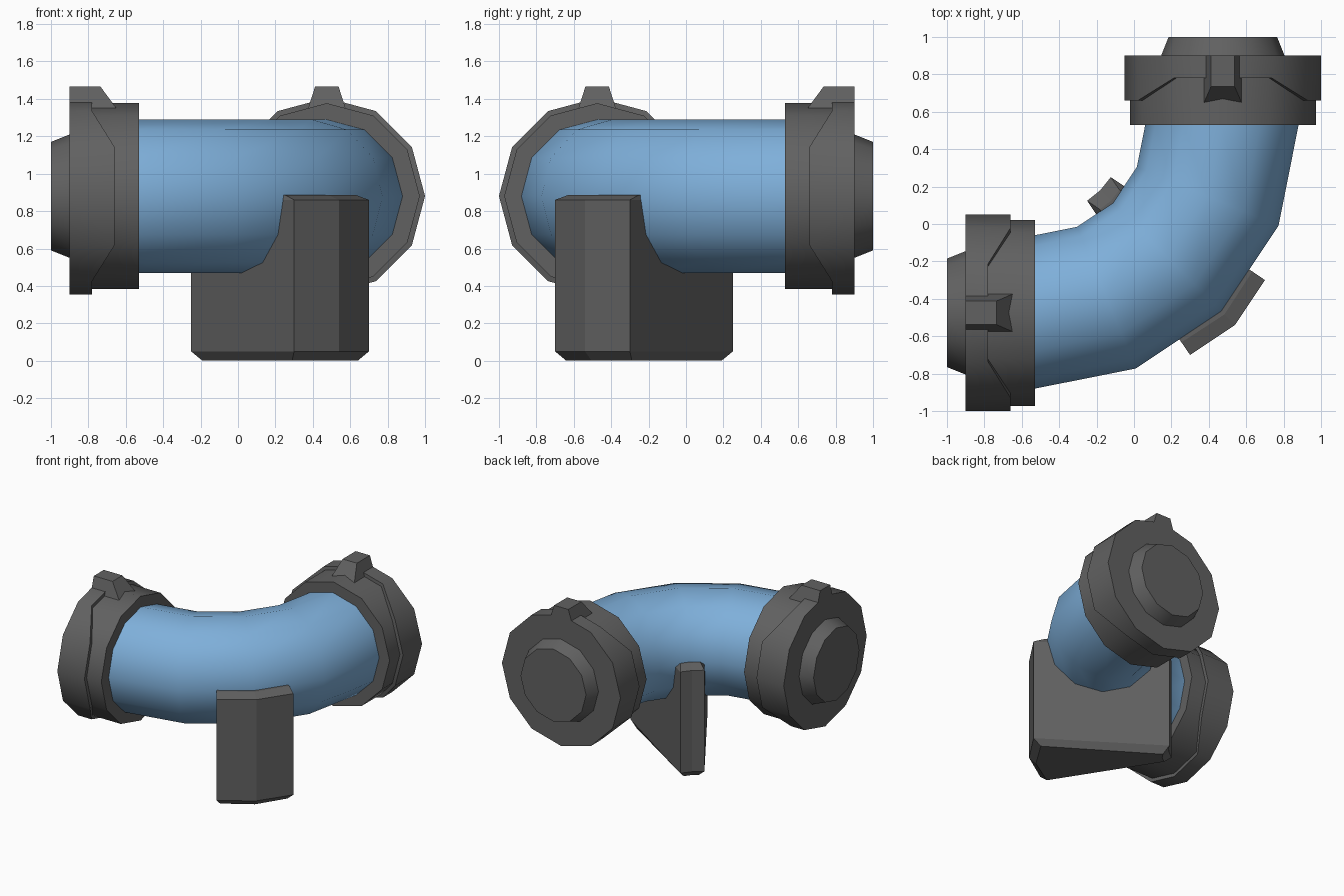
import bpy, bmesh, math
from mathutils import Vector

if "Cube" in bpy.data.objects:
    bpy.data.objects.remove(bpy.data.objects["Cube"])

SIDES = 12
AXIS_Z = 0.88      # height of the pipe centre line
OFFSET = 0.475     # sideways offset of each pipe end


def material(name, rgb):
    m = bpy.data.materials.new(name)
    m.diffuse_color = (*rgb, 1)
    m.use_nodes = True
    m.node_tree.nodes["Principled BSDF"].inputs["Base Color"].default_value = m.diffuse_color
    return m


blue = material("pipe blue", (0.21, 0.43, 0.70))
grey = material("dark grey", (0.12, 0.12, 0.12))


def loft(name, rings, mat, smooth=None):
    """Skin a list of equal-length rings and cap both ends."""
    bm = bmesh.new()
    loops = [[bm.verts.new(p) for p in ring] for ring in rings]
    n = len(loops[0])
    for a, b in zip(loops, loops[1:]):
        for i in range(n):
            j = (i + 1) % n
            bm.faces.new((a[i], a[j], b[j], b[i]))
    bm.faces.new(loops[0])
    bm.faces.new(loops[-1])
    bmesh.ops.recalc_face_normals(bm, faces=bm.faces)
    me = bpy.data.meshes.new(name)
    bm.to_mesh(me)
    bm.free()
    me.materials.append(mat)
    ob = bpy.data.objects.new(name, me)
    bpy.context.collection.objects.link(ob)
    if smooth:
        bpy.ops.object.select_all(action='DESELECT')
        ob.select_set(True)
        bpy.context.view_layer.objects.active = ob
        bpy.ops.object.shade_smooth_by_angle(angle=math.radians(smooth))
    return ob


# Elbow pipe: quarter bend of radius 1 in four segments, ends tucked in collars
def pipe_ring(angle, push=0.0):
    out = Vector((math.sin(angle), -math.cos(angle), 0))
    along = Vector((math.cos(angle), math.sin(angle), 0))
    c = Vector((-0.53, 0.53, AXIS_Z)) + out + along * push
    return [c + 0.41 * (out * math.cos(a) + Vector((0, 0, math.sin(a))))
            for a in (2 * math.pi * i / SIDES for i in range(SIDES))]


bend = [pipe_ring(math.radians(22.5 * i)) for i in range(5)]
loft("elbow_pipe", [pipe_ring(0, -0.05)] + bend + [pipe_ring(math.pi / 2, 0.05)],
     blue, 40)


# Placement of the two ends: t = outward along axis, s = sideways
def left_end(t, s, z):
    return Vector((-t, -OFFSET + s, z))


def back_end(t, s, z):
    return Vector((OFFSET - s, t, z))


def collar_ring(place, t, r):
    pts = []
    for i in range(SIDES):
        a = 2 * math.pi * i / SIDES
        # the clamp band reaches further forward on its sides
        depth = t if t is not None else (0.66 if abs(math.sin(a)) < 0.6 else 0.78)
        pts.append(place(depth, r * math.cos(a), AXIS_Z + r * math.sin(a)))
    return pts


for side, place in (("left", left_end), ("back", back_end)):
    # Collar with end plug, stepped band and inner sleeve
    profile = [(1.0, 0.29), (0.9, 0.33), (0.9, 0.525), (None, 0.525),
               (None, 0.497), (0.53, 0.497), (0.53, 0.38)]
    loft(side + "_collar", [collar_ring(place, t, r) for t, r in profile], grey, 40)

    # Tapered lug on top of the collar
    def lug(z, w, t):
        return [place(0.9, -w, z), place(0.9, w, z), place(t, w, z), place(t, -w, z)]
    loft(side + "_lug", [lug(1.35, 0.1, 0.65), lug(1.465, 0.063, 0.735)], grey)


# Support: wedge-shaped upright under the bend, chamfered top and bottom
def foot_ring(z, du, dv):
    outline = [(0.707, -0.283, -1, 1), (0.764, 0, -1, 0), (0.707, 0.283, -1, -1),
               (-0.265, 0.089, 1, -1), (-0.255, 0, 1, 0), (-0.265, -0.089, 1, 1)]
    k = math.sqrt(0.5)
    ring = []
    for u, v, su, sv in outline:
        u, v = u + su * du, v + sv * dv
        ring.append(Vector(((u + v) * k, (v - u) * k, z)))
    return ring


loft("support_foot", [foot_ring(0, 0.05, 0.035), foot_ring(0.05, 0, 0),
                      foot_ring(0.86, 0, 0), foot_ring(0.885, 0.08, 0.015)], grey)
